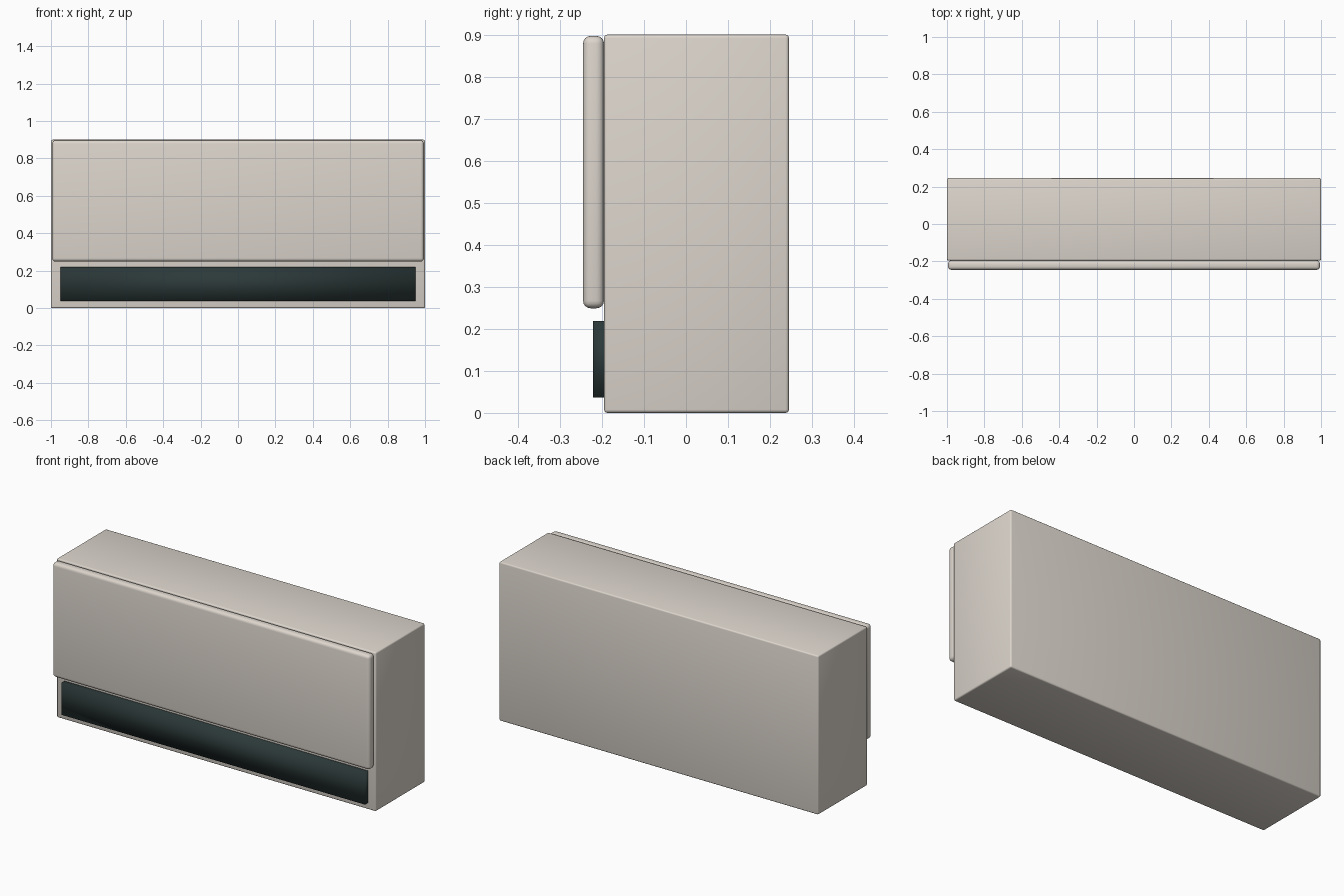
import bpy

cube = bpy.data.objects.get("Cube")
if cube:
    bpy.data.objects.remove(cube, do_unlink=True)


def material(name, rgb):
    mat = bpy.data.materials.new(name)
    mat.use_nodes = True
    color = (*rgb, 1)
    mat.diffuse_color = color
    mat.node_tree.nodes["Principled BSDF"].inputs["Base Color"].default_value = color
    return mat


def box(name, low, high, mat, bevel=0, segments=3):
    """Smooth-shaded box between two corners, with optional rounded edges."""
    center = [(a + b) / 2 for a, b in zip(low, high)]
    bpy.ops.mesh.primitive_cube_add(size=1, location=center)
    obj = bpy.context.object
    obj.name = name
    obj.scale = [b - a for a, b in zip(low, high)]
    bpy.ops.object.transform_apply(location=False, rotation=False, scale=True)
    obj.data.materials.append(mat)
    bpy.ops.object.shade_smooth()
    if bevel:
        mod = obj.modifiers.new("rounded_edges", "BEVEL")
        mod.width = bevel
        mod.segments = segments
    return obj


shell = material("warm off white", (0.72, 0.67, 0.61))
dark = material("dark slate", (0.025, 0.04, 0.04))

# Main housing
box("housing", (-1, -0.195, 0), (1, 0.245, 0.9), shell, 0.008)
# Raised front cover
box("front_cover", (-0.994, -0.245, 0.249), (0.994, -0.195, 0.897), shell, 0.018, 4)
# Dark air outlet below the cover
box("air_outlet", (-0.95, -0.221, 0.037), (0.95, -0.17, 0.219), dark)
